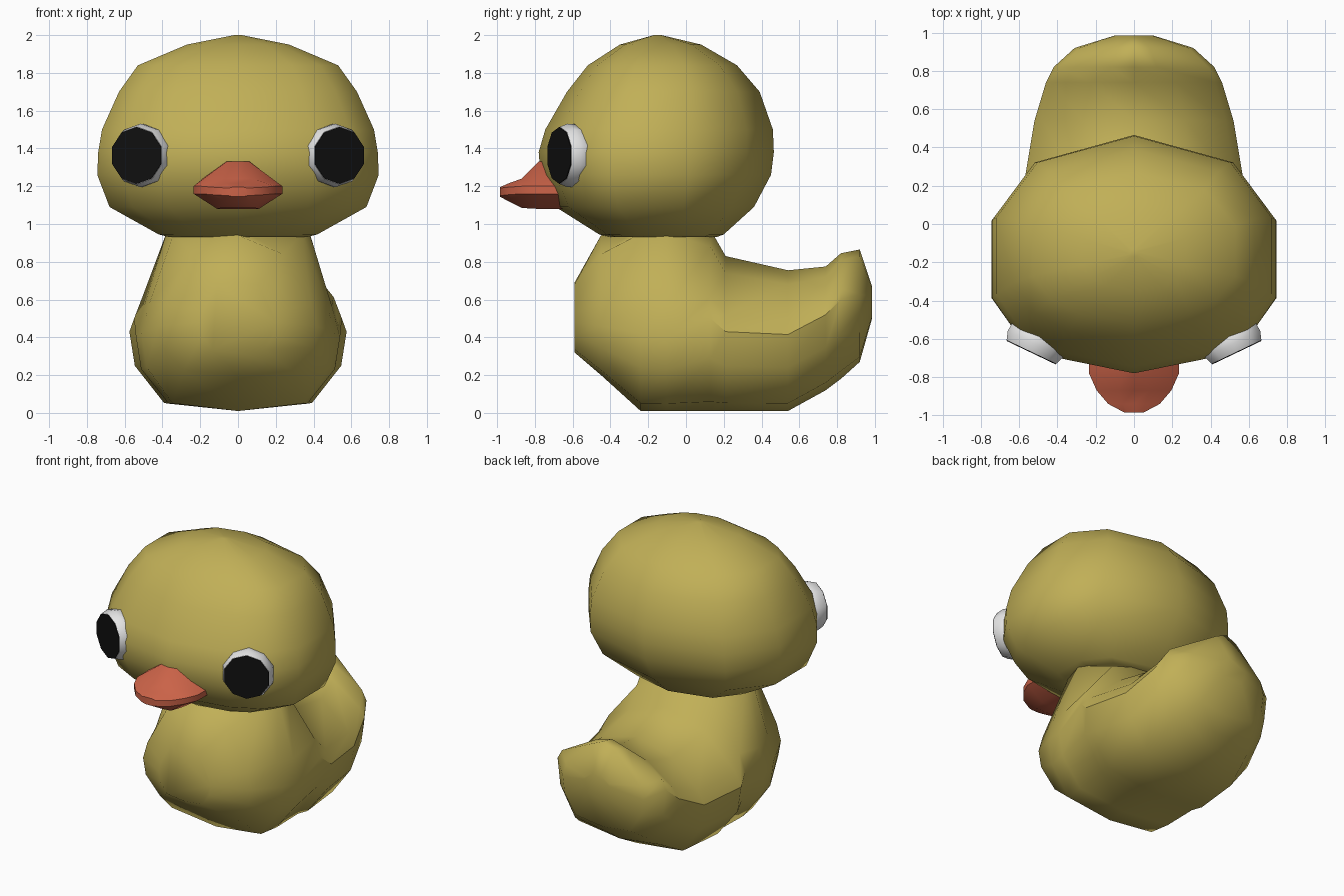
import bpy, bmesh, math
from mathutils import Vector

if "Cube" in bpy.data.objects:
    bpy.data.objects.remove(bpy.data.objects["Cube"])


def material(name, rgb):
    m = bpy.data.materials.new(name)
    m.diffuse_color = (*rgb, 1)
    m.use_nodes = True
    m.node_tree.nodes["Principled BSDF"].inputs["Base Color"].default_value = m.diffuse_color
    return m


YELLOW = material("duck yellow", (0.53, 0.43, 0.095))
ORANGE = material("beak orange red", (0.60, 0.125, 0.065))
WHITE = material("eye white", (0.8, 0.8, 0.8))
BLACK = material("pupil black", (0.005, 0.005, 0.005))


def loft(name, rings, mat, angle=None):
    """Skin closed rings of equal length and cap both ends."""
    bm = bmesh.new()
    loops = [[bm.verts.new(p) for p in ring] for ring in rings]
    n = len(loops[0])
    for a, b in zip(loops, loops[1:]):
        for i in range(n):
            j = (i + 1) % n
            bm.faces.new((a[i], a[j], b[j], b[i]))
    bm.faces.new(loops[0])
    bm.faces.new(loops[-1])
    bmesh.ops.recalc_face_normals(bm, faces=bm.faces)
    for f in bm.faces:
        f.smooth = True
    me = bpy.data.meshes.new(name)
    bm.to_mesh(me)
    bm.free()
    me.materials.append(mat)
    ob = bpy.data.objects.new(name, me)
    bpy.context.collection.objects.link(ob)
    if angle:
        bpy.ops.object.select_all(action='DESELECT')
        bpy.context.view_layer.objects.active = ob
        ob.select_set(True)
        bpy.ops.object.shade_smooth_by_angle(angle=math.radians(angle))
    return ob


def mirrored(half):
    """Close a half outline whose ends lie on the centre line."""
    return half + [(-u, v) for u, v in half[-2:0:-1]]


# Head: one faceted outline stacked by height (z, half width, front y, back y)
outline = mirrored([(0, -1), (.54, -.87), (.82, -.68), (1, -.37),
                    (1, .29), (.7, .77), (0, 1)])
levels = [(.93, .36, -.40, .16), (.945, .42, -.46, .20), (1.09, .68, -.69, .36),
          (1.26, .745, -.77, .45), (1.38, .74, -.78, .465), (1.5, .72, -.745, .46),
          (1.7, .63, -.63, .39), (1.84, .53, -.52, .27), (1.95, .27, -.35, .08),
          (2.0, .02, -.17, -.13)]
loft("head", [[(u * w, (f + b) / 2 + v * (b - f) / 2, z) for u, v in outline]
              for z, w, f, b in levels], YELLOW)


# Body: cross-sections from chest to tail, rounded by rule
def body_ring(y, belly, back, w, rim, sx, sz):
    rise = rim - belly
    half = [(0, belly), (.68 * w, belly + .1 * rise), (.95 * w, belly + .57 * rise),
            (w, rim), (.92 * w, rim + .3 * (sz - rim)), (sx, sz), (0, back)]
    return [(x, y, z) for x, z in mirrored(half)]


# (y, belly z, back z, half width, rim z, shoulder x, shoulder z)
sections = [(-.59, .32, .69, .20, .48, .11, .68), (-.45, .20, .94, .42, .46, .24, .84),
            (-.24, .01, .98, .51, .42, .34, .95), (-.10, .01, .98, .54, .40, .38, .95),
            (.13, .01, .97, .55, .50, .29, .88), (.21, .01, .83, .575, .43, .29, .74),
            (.54, .01, .755, .52, .415, .27, .68), (.74, .12, .775, .46, .52, .22, .72),
            (.82, .18, .845, .42, .60, .12, .81), (.92, .27, .865, .31, .54, .08, .83),
            (.985, .50, .67, .10, .60, .03, .66)]
body = loft("body", [body_ring(*s) for s in sections], YELLOW)

# Folded rim where the back meets the flanks
for e in body.data.edges:
    (r0, i0), (r1, i1) = (divmod(v, 12) for v in e.vertices)
    if i0 == i1 and i0 in (3, 9) and min(r0, r1) >= 4 and max(r0, r1) <= 8:
        e.use_edge_sharp = True

# Beak: (y, half width, edge z, top half width, top z, bottom half width, bottom z)
bill = [(-.62, .235, 1.18, .065, 1.34, .11, 1.08), (-.78, .235, 1.18, .06, 1.33, .11, 1.08),
        (-.87, .195, 1.18, .08, 1.24, .09, 1.085), (-.94, .135, 1.175, .06, 1.215, .06, 1.12),
        (-.985, .05, 1.17, .03, 1.195, .03, 1.145)]
loft("beak", [[(x, y, z) for x, z in mirrored(
    [(0, zb), (wb, zb), (w, ze - .02), (w, ze + .02), (wt, zt), (0, zt)])]
    for y, w, ze, wt, zt, wb, zb in bill], ORANGE, 45)


# Eyes: ten-sided domes with a thin pupil plate
def eye_part(name, side, profile, mat):
    normal = Vector((side * .43, -.9, 0)).normalized()
    across = Vector((-normal.y, normal.x, 0))
    centre = Vector((side * .535, -.668, 1.363))
    rings = []
    for depth, r in profile:
        rings.append([centre + normal * depth
                      + across * (r * math.cos(a)) + Vector((0, 0, r * math.sin(a)))
                      for a in (math.tau * (k + .5) / 10 for k in range(10))])
    loft(name, rings, mat, 50)


for label, side in (("left", -1), ("right", 1)):
    eye_part(label + "_eye", side, [(-.15, .14), (-.09, .165), (-.045, .168), (0, .152)], WHITE)
    eye_part(label + "_pupil", side, [(-.003, .15), (.005, .15)], BLACK)
